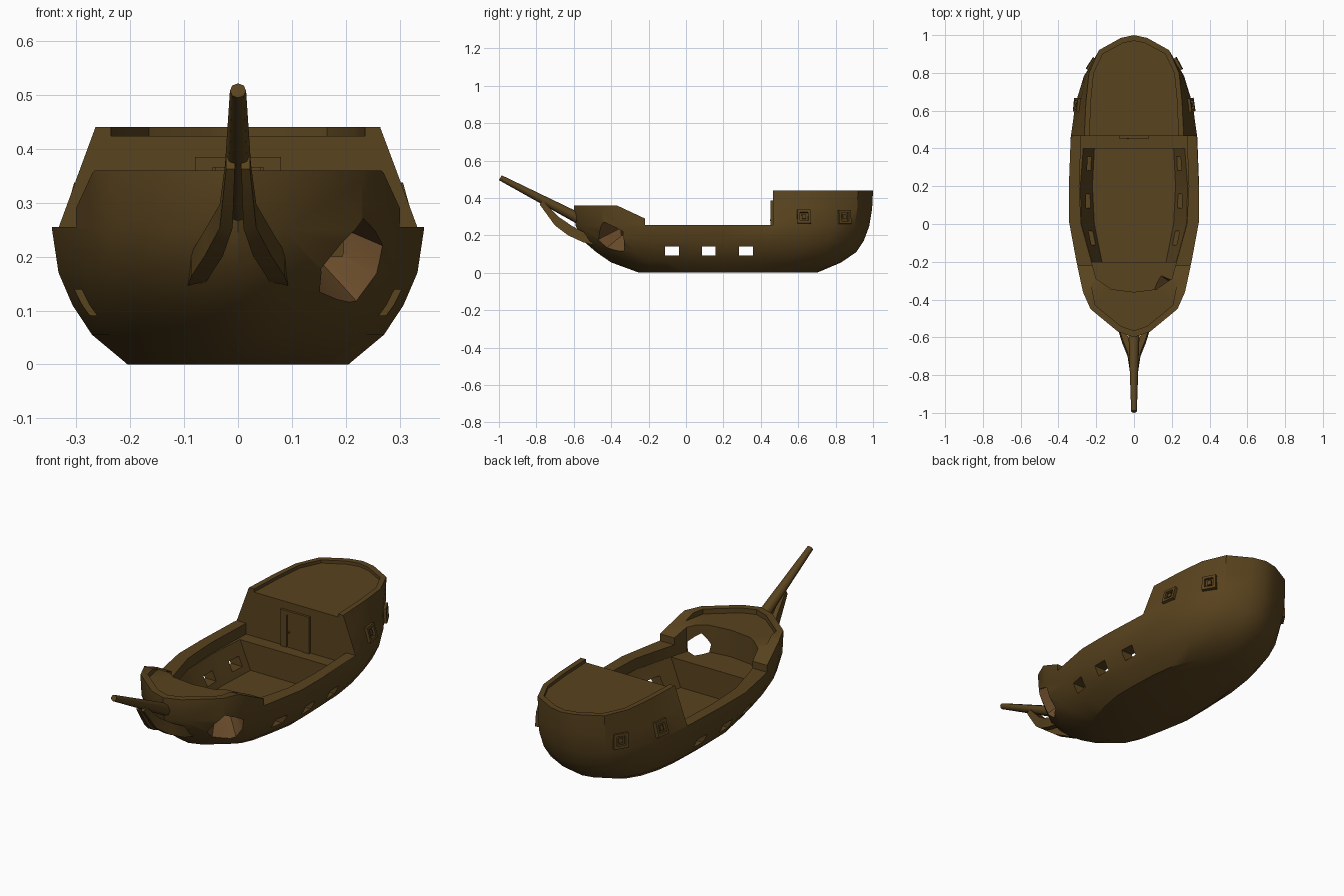
import bpy, bmesh, math
from mathutils import Vector, Matrix
from mathutils.bvhtree import BVHTree

if "Cube" in bpy.data.objects:
    bpy.data.objects.remove(bpy.data.objects["Cube"])


def material(name, rgb):
    m = bpy.data.materials.new(name)
    m.diffuse_color = (*rgb, 1)
    m.use_nodes = True
    m.node_tree.nodes["Principled BSDF"].inputs["Base Color"].default_value = m.diffuse_color
    return m


WOOD = material("dark_wood", (0.10, 0.056, 0.013))
RAW = material("broken_wood", (0.15, 0.075, 0.025))


def make(name, bm, mat=WOOD, smooth=None):
    bmesh.ops.recalc_face_normals(bm, faces=bm.faces)
    me = bpy.data.meshes.new(name)
    bm.to_mesh(me)
    bm.free()
    me.materials.append(mat)
    ob = bpy.data.objects.new(name, me)
    bpy.context.collection.objects.link(ob)
    if smooth:
        shade(ob, smooth)
    return ob


def activate(ob):
    bpy.ops.object.select_all(action='DESELECT')
    ob.select_set(True)
    bpy.context.view_layer.objects.active = ob


def shade(ob, deg):
    activate(ob)
    bpy.ops.object.shade_smooth_by_angle(angle=math.radians(deg))


def loft(rings):
    """Closed solid through rings of equal point count."""
    bm = bmesh.new()
    vs = [[bm.verts.new(p) for p in r] for r in rings]
    n = len(vs[0])
    for a, b in zip(vs, vs[1:]):
        for i in range(n):
            j = (i + 1) % n
            bm.faces.new((a[i], a[j], b[j], b[i]))
    bm.faces.new(vs[0])
    bm.faces.new(vs[-1])
    return bm


def mirrored(half, z):
    """Ring at height z from (x, y) points on the +x side."""
    return [(x, y, z) for x, y in half] + [(-x, y, z) for x, y in reversed(half) if x > 0]


def box(bm, centre, size, rot=None):
    m = Matrix.Translation(centre) @ (rot or Matrix()) @ Matrix.Diagonal((*size, 1))
    bmesh.ops.create_cube(bm, size=1, matrix=m)


def cut(target, bm, mat=WOOD):
    c = make("cutter", bm, mat)
    c.hide_render = True
    mod = target.modifiers.new("cut", 'BOOLEAN')
    mod.operation = 'DIFFERENCE'
    mod.solver = 'EXACT'
    mod.material_mode = 'TRANSFER'
    mod.object = c
    activate(target)
    bpy.ops.object.modifier_apply(modifier=mod.name)
    bpy.data.objects.remove(c)


# Hull: one plan outline, rescaled for each waterline
PLAN = [(0, -.6), (.085, -.57), (.23, -.45), (.27, -.36), (.305, -.2), (.345, .02), (.345, .2),
        (.335, .47), (.31, .65), (.265, .8), (.19, .92), (.07, .985), (0, 1)]
# z, bow y, stern y, width factor
LEVELS = [(0, -.25, .70, .594), (.055, -.40, .83, .785), (.11, -.48, .91, .89),
          (.17, -.55, .95, .965), (.25, -.59, .98, 1), (.34, -.6, .995, 1), (.44, -.6, 1, 1)]
LEAN = [0, 0, 0, 0, 0, 0, 0, .215, .18, .10, .02, 0, 0]  # inward lean of the stern castle

rings = []
for z, bow, stern, k in LEVELS:
    t = max(0, (z - .25) / .19)
    half = [(x * k * (1 - s * t), bow + (y + .6) / 1.6 * (stern - bow))
            for (x, y), s in zip(PLAN, LEAN)]
    rings.append(mirrored(half, z))
hull = make("hull", loft(rings))
surface = BVHTree.FromObject(hull, bpy.context.evaluated_depsgraph_get())

# Sheer line
SHEER = [(-.8, .36), (-.37, .36), (-.22, .29), (-.22, .255), (.465, .255), (.465, .6), (-.8, .6)]
cut(hull, loft([[(x, y, z) for y, z in SHEER] for x in (-.6, .6)]))

# Waist and fore deck, with the curved wall under the forecastle
WAIST = [(0, -.36), (.12, -.345), (.2, -.29), (.225, -.2), (.28, 0), (.29, .2), (.28, .465)]
cut(hull, loft([mirrored(WAIST, z) for z in (.2, .5)]))

# Sunken hold with sloping sides
low = [(.17, -.2), (.21, 0), (.22, .2), (.21, .4)]
high = [(.225, -.2), (.28, 0), (.285, .2), (.27, .4)]
cut(hull, loft([mirrored(low, .06), mirrored(high, .203)]))

# Stern castle deck and forecastle deck inside their rims
STERN = [(.238, .4), (.228, .65), (.213, .8), (.165, .9), (.06, .957), (0, .97)]
cut(hull, loft([mirrored(STERN, z) for z in (.424, .6)]))
FORE = [(0, -.565), (.07, -.54), (.205, -.43), (.225, -.33), (.2, -.25)]
cut(hull, loft([mirrored(FORE, z) for z in (.335, .6)]))

# Gun ports through both sides
for y in (-.075, .122, .32):
    bm = bmesh.new()
    box(bm, (0, y, .115), (1, .074, .048))
    cut(hull, bm)

# Jagged hole in the bow, narrowing to the fore deck
axis = Vector((-.08, .09, .06)).normalized()
centre = Vector((.215, -.395, .185))
turn = axis.to_track_quat('Z', 'Y').to_matrix()
JAG = [1, .85, 1.1, .85, 1, .9, 1.08, .82, .95]
hole = []
for dist, r in ((-.12, .125), (.2, .03)):
    hole.append([centre + axis * dist + turn @ Vector((r * j * math.cos(a), r * j * math.sin(a), 0))
                 for j, a in ((j, i * math.tau / len(JAG)) for i, j in enumerate(JAG))])
cut(hull, loft(hole), RAW)
shade(hull, 32)

# Bowsprit
a, b = Vector((0, -.5, .252)), Vector((0, -.993, .508))
bm = bmesh.new()
m = Matrix.Translation((a + b) / 2) @ (b - a).to_track_quat('Z', 'Y').to_matrix().to_4x4()
bmesh.ops.create_cone(bm, cap_ends=True, segments=8, radius1=.032, radius2=.015,
                      depth=(b - a).length, matrix=m)
make("bowsprit", bm, smooth=50)

# Curved knees bracing the bowsprit
KNEE = [(.014, -.775, .375, .008, .012), (.022, -.69, .275, .012, .022),
        (.045, -.62, .225, .017, .024), (.07, -.54, .185, .017, .022), (.08, -.45, .16, .015, .02)]
for side, label in ((1, "right"), (-1, "left")):
    ring = [[(side * (x + i * w), y + k * h * .5, z + k * h)
             for i, k in ((-1, -1), (1, -1), (1, 1), (-1, 1))] for x, y, z, w, h in KNEE]
    make("bowsprit_knee_" + label, loft(ring), smooth=30)

# Framed windows on the stern castle sides
for side in (1, -1):
    for n, y in enumerate((.63, .845)):
        p, nor, _, _ = surface.ray_cast(Vector((side, y, .298)), Vector((-side, 0, 0)))
        out = nor if nor.x * side > 0 else -nor
        along = Vector((0, 0, 1)).cross(out).normalized()
        up = out.cross(along)
        rot = Matrix((along, up, out)).transposed().to_4x4()
        bm = bmesh.new()
        for s in (-1, 1):
            box(bm, p + along * s * .029, (.014, .074, .028), rot)
            box(bm, p + up * s * .03, (.045, .014, .028), rot)
        box(bm, p, (.022, .024, .018), rot)
        make("stern_window_%s_%d" % ("right" if side > 0 else "left", n + 1), bm)

# Cabin door on the castle front
bm = bmesh.new()
for s in (-1, 1):
    box(bm, (s * .0635, .463, .2925), (.033, .02, .185))
box(bm, (0, .463, .375), (.094, .02, .02))
make("door_frame", bm)
bm = bmesh.new()
box(bm, (0, .463, .2825), (.086, .01, .165))
make("door", bm)
bm = bmesh.new()
bmesh.ops.create_icosphere(bm, subdivisions=1, radius=.006, matrix=Matrix.Translation((-.032, .454, .28)))
make("door_knob", bm, smooth=60)
